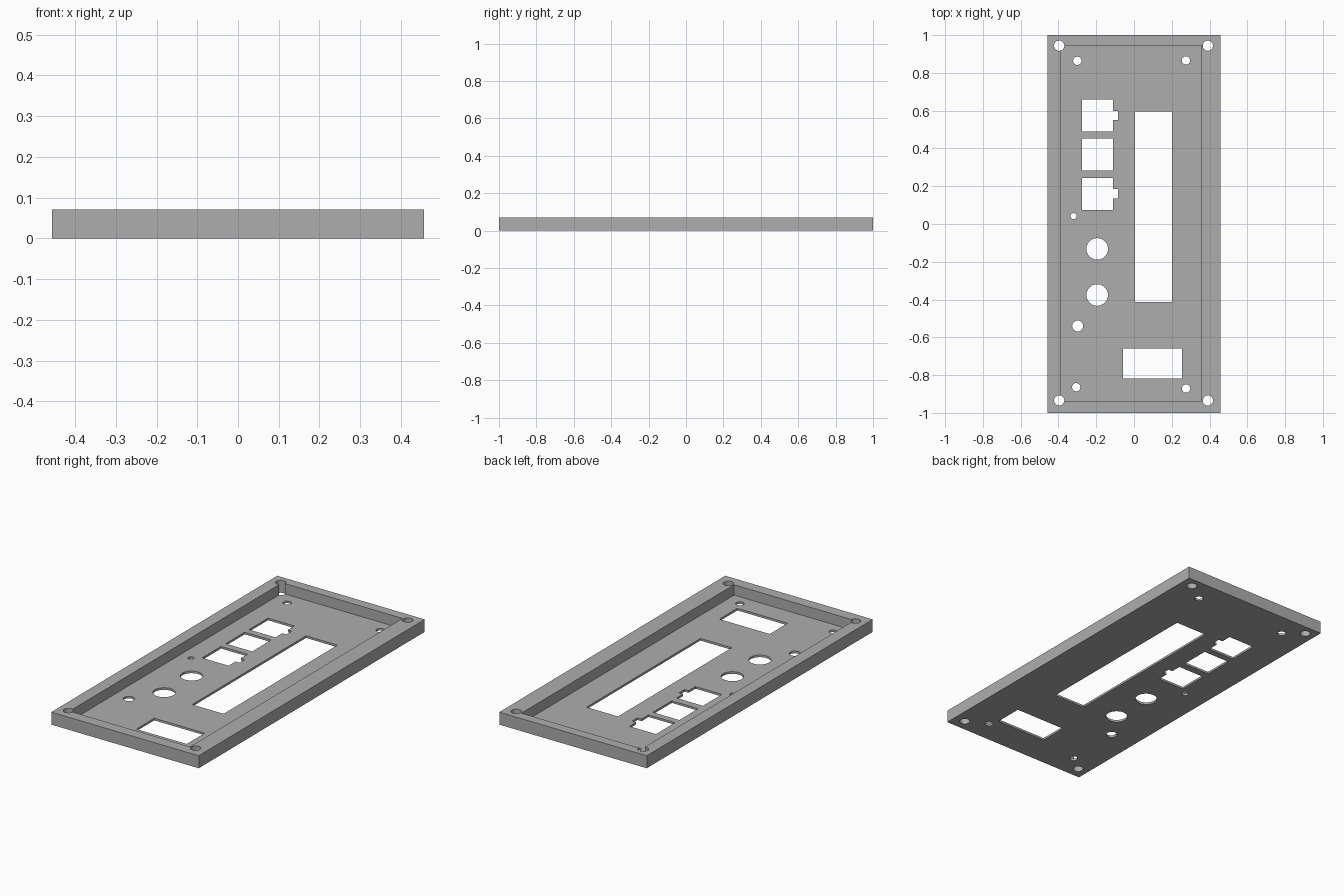
import bpy

default = bpy.data.objects.get("Cube")
if default:
    bpy.data.objects.remove(default, do_unlink=True)

HEIGHT, FLOOR = 0.07, 0.012

grey = bpy.data.materials.new("panel grey")
grey.use_nodes = True
colour = (0.42, 0.42, 0.42, 1)
grey.diffuse_color = colour
grey.node_tree.nodes["Principled BSDF"].inputs["Base Color"].default_value = colour


def box(name, x0, x1, y0, y1, z0=-0.1, z1=0.2):
    bpy.ops.mesh.primitive_cube_add(
        size=1, location=((x0 + x1) / 2, (y0 + y1) / 2, (z0 + z1) / 2))
    ob = bpy.context.object
    ob.name = name
    ob.scale = (x1 - x0, y1 - y0, z1 - z0)
    bpy.ops.object.transform_apply(location=True, rotation=False, scale=True)
    return ob


def drill(name, x, y, radius):
    bpy.ops.mesh.primitive_cylinder_add(
        vertices=48, radius=radius, depth=0.4, location=(x, y, 0))
    bpy.context.object.name = name
    return bpy.context.object


# Solid block
panel = box("enclosure_panel", -0.457, 0.457, -1, 1, 0, HEIGHT)
panel.data.materials.append(grey)

# Recess leaving a thin floor and a raised rim
cutters = [box("recess_cutter", -0.388, 0.358, -0.937, 0.945, FLOOR, 0.2)]

# Display slot and lower window
cutters.append(box("slot_cutter", 0.005, 0.2, -0.413, 0.595))
cutters.append(box("window_cutter", -0.058, 0.254, -0.817, -0.658))

# Row of square switch openings, the outer two with a key notch
for y, notched in ((0.574, True), (0.368, False), (0.159, True)):
    cutters.append(box("switch_cutter", -0.275, -0.111, y - 0.084, y + 0.084))
    if notched:
        cutters.append(box("notch_cutter", -0.15, -0.086, y - 0.023, y + 0.025))

# Corner screw holes through the rim
for x in (-0.396, 0.391):
    for y in (-0.934, 0.944):
        cutters.append(drill("corner_cutter", x, y, 0.027))

# Mounting holes in the floor
for x, y in ((-0.3, 0.864), (0.275, 0.866), (-0.306, -0.864), (0.276, -0.871)):
    cutters.append(drill("mount_cutter", x, y, 0.022))

# Knob, jack and indicator holes
for x, y, radius in ((-0.195, -0.132, 0.057), (-0.195, -0.376, 0.057),
                     (-0.298, -0.54, 0.029), (-0.32, 0.042, 0.016)):
    cutters.append(drill("control_cutter", x, y, radius))

# Cut every opening, then discard the cutters
bpy.ops.object.select_all(action="DESELECT")
panel.select_set(True)
bpy.context.view_layer.objects.active = panel
for cutter in cutters:
    mod = panel.modifiers.new("cut", "BOOLEAN")
    mod.operation, mod.solver, mod.object = "DIFFERENCE", "EXACT", cutter
    bpy.ops.object.modifier_apply(modifier=mod.name)
    bpy.data.objects.remove(cutter, do_unlink=True)

bpy.ops.object.shade_smooth_by_angle()
